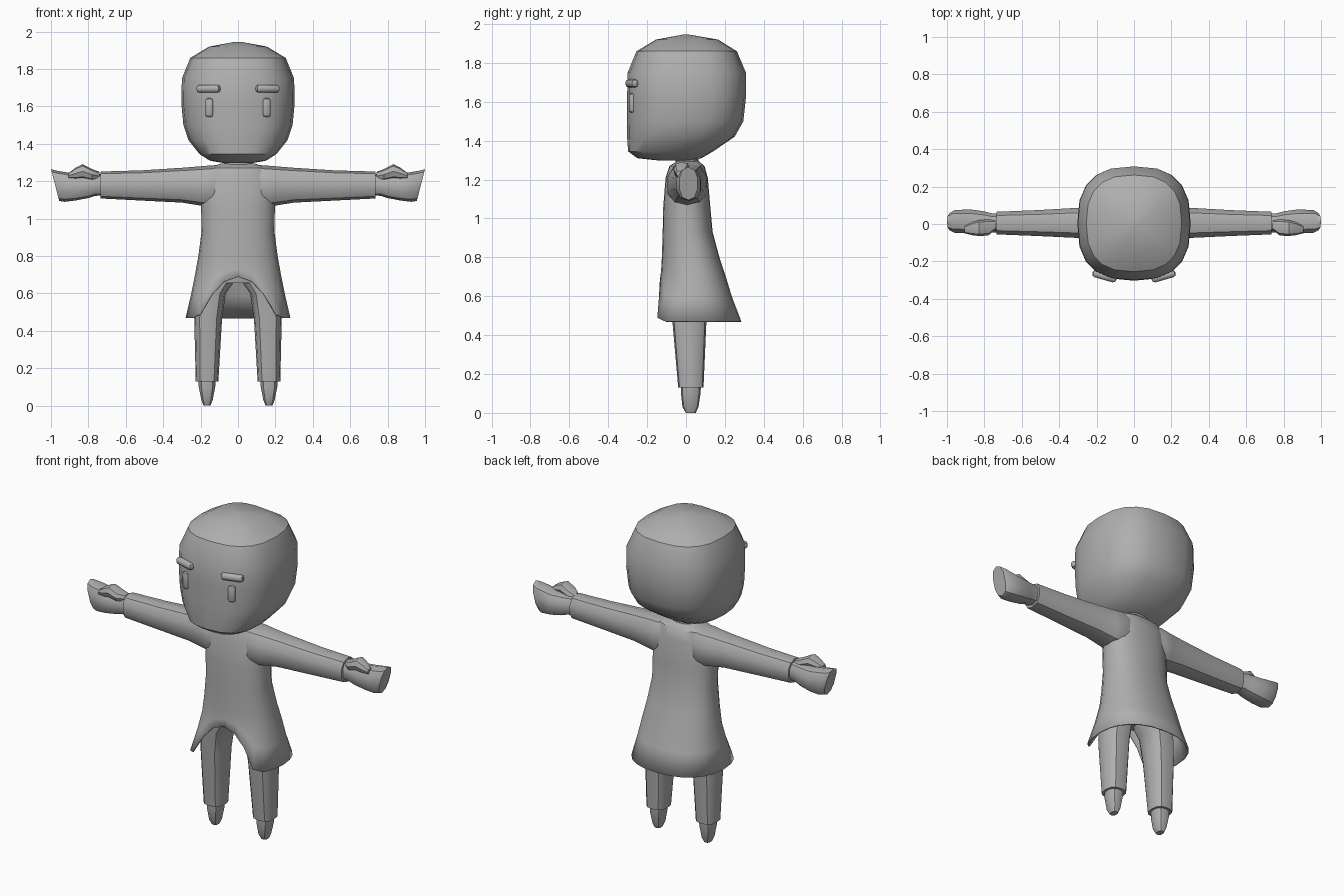
import bpy, bmesh, math

if "Cube" in bpy.data.objects:
    bpy.data.objects.remove(bpy.data.objects["Cube"])

grey = bpy.data.materials.new("plain grey")
grey.diffuse_color = (0.43, 0.43, 0.43, 1)
grey.use_nodes = True
grey.node_tree.nodes["Principled BSDF"].inputs["Base Color"].default_value = grey.diffuse_color


def unit(k, n, e):
    """Point k on a superellipse of n sides, starting at -y."""
    a = 2 * math.pi * k / n
    f = lambda v: math.copysign(abs(v) ** (2 / e), v) if abs(v) > 1e-6 else 0.0
    return f(math.sin(a)), f(-math.cos(a))


def finish(ob, mirror=False, angle=35):
    ob.data.materials.append(grey)
    if mirror:
        m = ob.modifiers.new("mirror", 'MIRROR')
        m.use_mirror_merge = False
    bpy.ops.object.select_all(action='DESELECT')
    ob.select_set(True)
    bpy.context.view_layer.objects.active = ob
    bpy.ops.object.shade_smooth_by_angle(angle=math.radians(angle))
    return ob


def loft(name, rings, cap_start=True, cap_end=True, mirror=False, angle=35):
    bm = bmesh.new()
    vs = [[bm.verts.new(p) for p in r] for r in rings]
    n = len(vs[0])
    for a, b in zip(vs, vs[1:]):
        for k in range(n):
            bm.faces.new((a[k], a[(k + 1) % n], b[(k + 1) % n], b[k]))
    if cap_start:
        bm.faces.new(vs[0])
    if cap_end:
        bm.faces.new(vs[-1])
    bmesh.ops.recalc_face_normals(bm, faces=bm.faces)
    me = bpy.data.meshes.new(name)
    bm.to_mesh(me)
    bm.free()
    ob = bpy.data.objects.new(name, me)
    bpy.context.collection.objects.link(ob)
    return finish(ob, mirror, angle)


def ring_z(z, x0, x1, y0, y1, n=12, e=2.4):
    return [((x0 + x1) / 2 + (x1 - x0) / 2 * u, (y0 + y1) / 2 + (y1 - y0) / 2 * v, z)
            for u, v in (unit(k, n, e) for k in range(n))]


def ring_x(x, y0, y1, z0, z1, slant=0.0, n=10, e=2.4):
    return [(x + slant * v, (y0 + y1) / 2 + (y1 - y0) / 2 * u, (z0 + z1) / 2 + (z1 - z0) / 2 * v)
            for u, v in (unit(k, n, e) for k in range(n))]


# Head: rounded block, flat face, jaw sloping up to the back
head = [(1.298, .08, -.14, .02), (1.31, .15, -.25, .08), (1.345, .205, -.298, .14),
        (1.42, .265, -.303, .25), (1.50, .292, -.303, .295), (1.62, .303, -.303, .308),
        (1.75, .300, -.300, .308), (1.86, .255, -.255, .262), (1.92, .155, -.155, .165),
        (1.945, .02, -.02, .02)]
loft("head", [ring_z(z, -w, w, a, b, 20, 2.6) for z, w, a, b in head])

# Neck
loft("neck", [ring_z(1.24, -.10, .10, -.06, .075), ring_z(1.29, -.075, .075, -.055, .065),
              ring_z(1.34, -.07, .07, -.055, .065)])

# Coat: lofted body whose hem rises in an arch at the front
coat = [(1.295, .09, -.045, .065), (1.27, .16, -.085, .095), (1.21, .195, -.105, .112),
        (1.06, .197, -.117, .125), (.93, .195, -.12, .137), (.80, .212, -.124, .172),
        (.70, .23, -.13, .205), (.60, .25, -.162, .235), (.47, .28, -.22, .285)]
N = 24
arch = [.69, .665, .60, .49]


def profile(z):
    for a, b in zip(coat, coat[1:]):
        if z >= b[0] - 1e-6:
            t = (a[0] - z) / (a[0] - b[0])
            return [a[i] + (b[i] - a[i]) * t for i in (1, 2, 3)]


def coat_point(k, z):
    w, y0, y1 = profile(z)
    u, v = unit(k, N, 2.3)
    return (w * u, (y0 + y1) / 2 + (y1 - y0) / 2 * v, z)


def hem(k):
    k = min(k, N - k)
    return arch[k] if k < len(arch) else .47


rows = [[coat_point(k, c[0]) for k in range(N)] for c in coat[:6]]
rows += [[coat_point(k, .80 + (hem(k) - .80) * t) for k in range(N)] for t in (.3, .62, 1)]
coat_ob = loft("coat", rows, cap_end=False)
s = coat_ob.modifiers.new("cloth thickness", 'SOLIDIFY')
s.thickness, s.offset = .008, -1

# Sleeves
sleeve = [(.04, -.06, .08, 1.10, 1.29), (.14, -.10, .112, 1.062, 1.285),
          (.20, -.088, .10, 1.07, 1.28), (.30, -.078, .09, 1.086, 1.272),
          (.52, -.067, .077, 1.097, 1.258), (.735, -.058, .068, 1.108, 1.252)]
loft("sleeve", [ring_x(*r) for r in sleeve], mirror=True)

# Hands: mitten flaring to a slanted tip, plus thumb
hand = [(.70, -.045, .055, 1.125, 1.24), (.765, -.048, .06, 1.122, 1.238),
        (.80, -.05, .07, 1.11, 1.238), (.87, -.053, .08, 1.097, 1.24),
        (.95, -.05, .078, 1.09, 1.257, .022), (.978, -.035, .06, 1.095, 1.265, .022)]
loft("hand", [ring_x(*r) for r in hand], mirror=True)
thumb = [(.74, -.03, .02, 1.205, 1.25), (.78, -.062, .025, 1.205, 1.265),
         (.83, -.064, .02, 1.215, 1.291), (.865, -.06, .01, 1.212, 1.275),
         (.905, -.05, -.01, 1.215, 1.245)]
loft("thumb", [ring_x(*r, n=8) for r in thumb], mirror=True)

# Trousers: hips and two legs
loft("hips", [ring_z(.85, -.17, .17, -.09, .11), ring_z(.72, -.19, .19, -.10, .125),
              ring_z(.655, -.18, .18, -.085, .105)])
leg = [(.74, .0, .20, -.09, .12), (.66, .022, .218, -.085, .118), (.60, .065, .226, -.08, .112),
       (.47, .085, .234, -.07, .105), (.13, .105, .226, -.04, .09)]
loft("trouser_leg", [ring_z(*r, n=12, e=2.8) for r in leg], mirror=True)

# Feet: small tapered toes pointing down
foot = [(.17, .115, .215, -.028, .078), (.10, .12, .212, -.026, .075),
        (.03, .134, .197, -.018, .064), (.0, .147, .185, .0, .05)]
loft("foot", [ring_z(*r, n=10) for r in foot], mirror=True)


# Eyes and brows: small rounded bars following the face
def bar(name, loc, size, turn):
    bpy.ops.mesh.primitive_cube_add(size=1)
    ob = bpy.context.object
    ob.name = name
    bm = bmesh.new()
    bm.from_mesh(ob.data)
    bmesh.ops.scale(bm, vec=size, verts=bm.verts)
    bmesh.ops.bevel(bm, geom=bm.edges[:], offset=min(size) * .42, segments=2,
                    profile=.5, affect='EDGES')
    c, q = math.cos(turn), math.sin(turn)
    for v in bm.verts:
        x, y, z = v.co
        v.co = (loc[0] + x * c - y * q, loc[1] + x * q + y * c, loc[2] + z)
    bm.to_mesh(ob.data)
    bm.free()
    finish(ob, mirror=True, angle=45)


bar("eye", (.153, -.277, 1.594), (.042, .03, .10), .25)
bar("brow", (.158, -.279, 1.695), (.132, .04, .042), .28)
